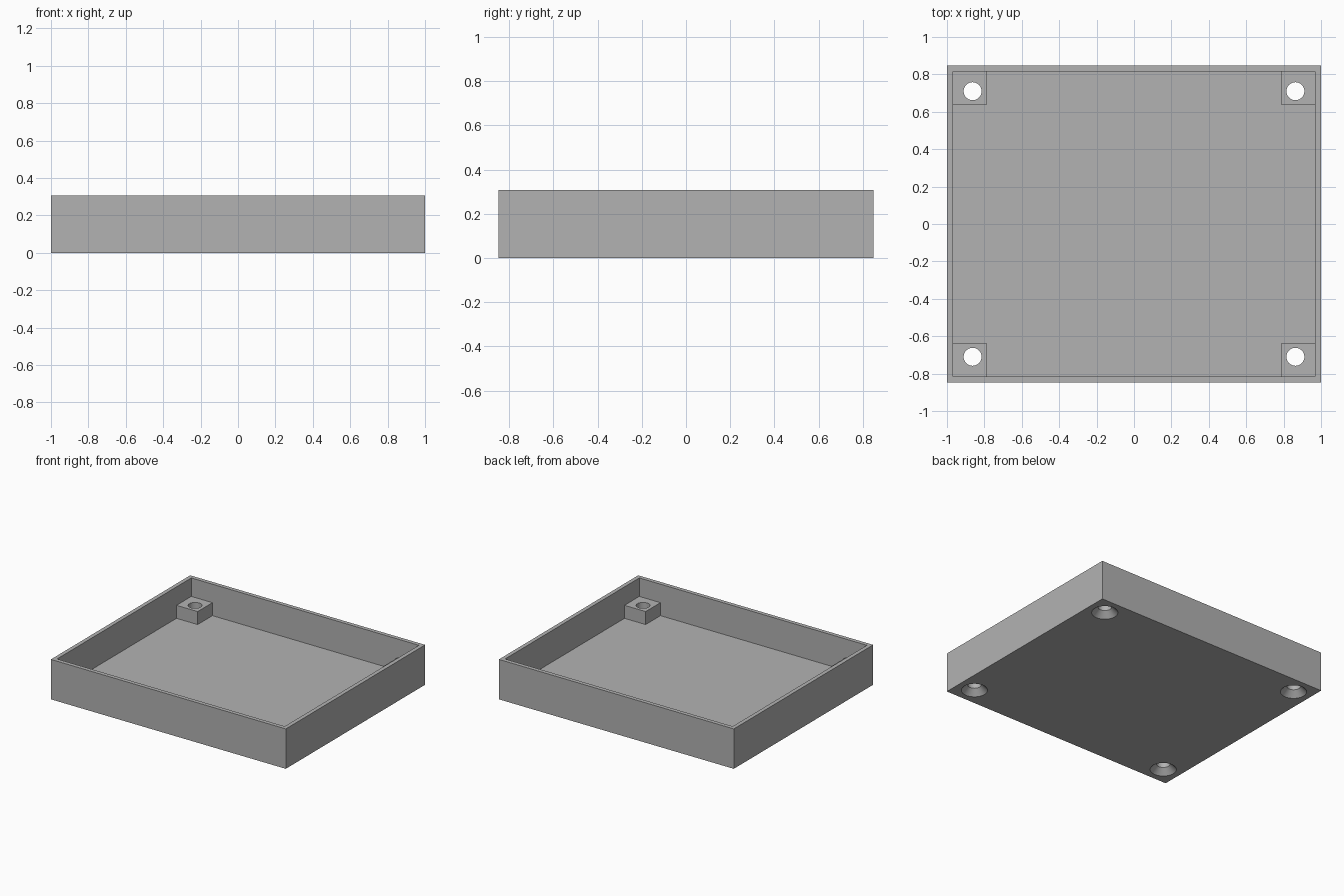
import bpy
import bmesh
from mathutils import Matrix, Vector

HALF_X, HALF_Y, HEIGHT = 1.0, 0.847, 0.307
WALL, FLOOR = 0.044, 0.065
BOSS_TOP, BOSS_SIZE = 0.165, 0.167
HOLE_X, HOLE_Y = 0.863, 0.71
HOLE_R, SINK_R = 0.048, 0.092

cube = bpy.data.objects.get("Cube")
if cube:
    bpy.data.objects.remove(cube, do_unlink=True)

grey = bpy.data.materials.new("plain grey")
grey.use_nodes = True
colour = (0.448, 0.448, 0.448, 1)
grey.diffuse_color = colour
grey.node_tree.nodes["Principled BSDF"].inputs["Base Color"].default_value = colour


def add_box(bm, low, high):
    low, high = Vector(low), Vector(high)
    matrix = Matrix.Translation((low + high) / 2) @ Matrix.Diagonal((*(high - low), 1))
    return bmesh.ops.create_cube(bm, size=1, matrix=matrix)["verts"]


def finish(bm, name):
    bmesh.ops.recalc_face_normals(bm, faces=bm.faces)
    mesh = bpy.data.meshes.new(name)
    bm.to_mesh(mesh)
    bm.free()
    mesh.materials.append(grey)
    obj = bpy.data.objects.new(name, mesh)
    bpy.context.collection.objects.link(obj)
    return obj


def combine(target, other, operation):
    mod = target.modifiers.new(operation.lower(), "BOOLEAN")
    mod.object, mod.operation, mod.solver = other, operation, "EXACT"
    bpy.context.view_layer.objects.active = target
    bpy.ops.object.modifier_apply(modifier=mod.name)
    bpy.data.objects.remove(other, do_unlink=True)


# Open tray: inset the top of a block and push it down to the floor
bm = bmesh.new()
add_box(bm, (-HALF_X, -HALF_Y, 0), (HALF_X, HALF_Y, HEIGHT))
top = max(bm.faces, key=lambda f: f.calc_center_median().z)
bmesh.ops.inset_region(bm, faces=[top], thickness=WALL)
pocket = bmesh.ops.extrude_face_region(bm, geom=[top])["geom"]
bmesh.ops.delete(bm, geom=[top], context="FACES_ONLY")
bmesh.ops.translate(bm, verts=[v for v in pocket if isinstance(v, bmesh.types.BMVert)],
                    vec=(0, 0, FLOOR - HEIGHT))
tray = finish(bm, "screw_tray")

# Corner bosses, and countersunk screw holes through each
for sx in (-1, 1):
    for sy in (-1, 1):
        inner = (HALF_X - WALL - BOSS_SIZE, HALF_Y - WALL - BOSS_SIZE)
        outer = (HALF_X - WALL / 2, HALF_Y - WALL / 2)
        xs, ys = sorted((sx * inner[0], sx * outer[0])), sorted((sy * inner[1], sy * outer[1]))
        bm = bmesh.new()
        add_box(bm, (xs[0], ys[0], FLOOR / 2), (xs[1], ys[1], BOSS_TOP))
        combine(tray, finish(bm, "corner_boss"), "UNION")

        # Revolved cutter: 45 degree countersink below a straight bore
        margin = 0.02
        profile = [(0, -margin), (SINK_R + margin, -margin),
                   (HOLE_R, SINK_R - HOLE_R), (HOLE_R, HEIGHT), (0, HEIGHT)]
        bm = bmesh.new()
        verts = [bm.verts.new((r, 0, z)) for r, z in profile]
        edges = [bm.edges.new(pair) for pair in zip(verts, verts[1:])]
        bmesh.ops.spin(bm, geom=verts + edges, cent=(0, 0, 0), axis=(0, 0, 1),
                       angle=6.283185, steps=48)
        bmesh.ops.remove_doubles(bm, verts=bm.verts, dist=0.0001)
        bmesh.ops.translate(bm, verts=bm.verts, vec=(sx * HOLE_X, sy * HOLE_Y, 0))
        combine(tray, finish(bm, "screw_hole"), "DIFFERENCE")

# Smooth bores, sharp box edges
bpy.ops.object.select_all(action="DESELECT")
tray.select_set(True)
bpy.context.view_layer.objects.active = tray
bpy.ops.object.shade_smooth_by_angle(angle=0.5)
